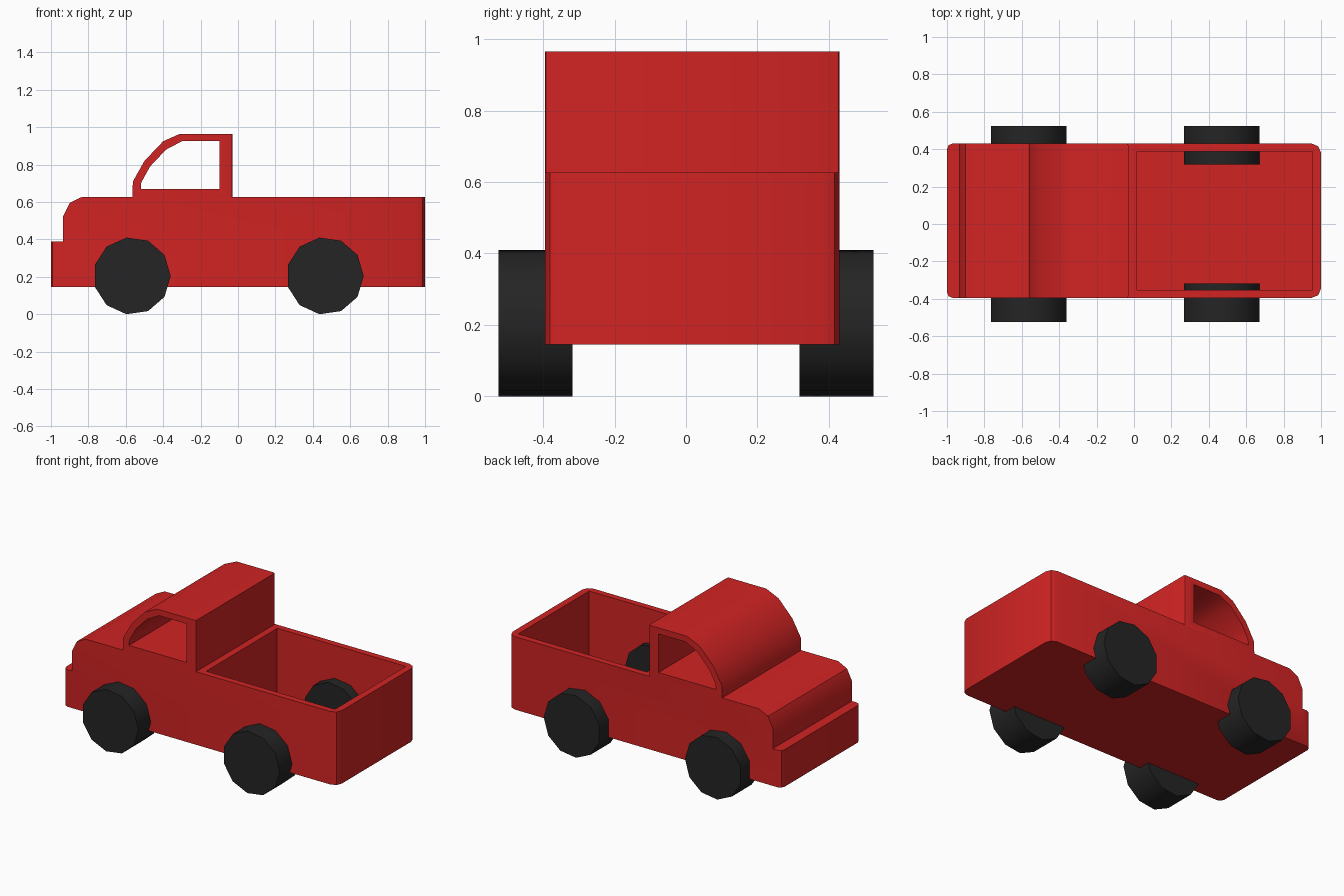
import bpy
import bmesh
import math

if "Cube" in bpy.data.objects:
    bpy.data.objects.remove(bpy.data.objects["Cube"], do_unlink=True)

SIDE_A, SIDE_B = -0.395, 0.43   # body side planes
BASE, RIM, ROOF = 0.145, 0.627, 0.965


def make_material(name, color):
    mat = bpy.data.materials.new(name)
    mat.use_nodes = True
    mat.diffuse_color = color
    mat.node_tree.nodes["Principled BSDF"].inputs["Base Color"].default_value = color
    return mat


red = make_material("red paint", (0.64, 0.017, 0.017, 1))
black = make_material("black rubber", (0.018, 0.018, 0.018, 1))


def extrude_profile(name, points, y0, y1, mat, bevels=()):
    """Extrude an x-z profile along y; bevels are (x, width) of upright edges to round."""
    bm = bmesh.new()
    face = bm.faces.new([bm.verts.new((x, y0, z)) for x, z in points])
    moved = bmesh.ops.extrude_face_region(bm, geom=[face])["geom"]
    bmesh.ops.translate(bm, vec=(0, y1 - y0, 0),
                        verts=[v for v in moved if isinstance(v, bmesh.types.BMVert)])
    bmesh.ops.recalc_face_normals(bm, faces=bm.faces[:])
    for x, width in bevels:
        edges = [e for e in bm.edges
                 if all(abs(v.co.x - x) < 0.001 for v in e.verts)
                 and abs(e.verts[0].co.z - e.verts[1].co.z) > 0.1]
        bmesh.ops.bevel(bm, geom=edges, offset=width, offset_type='OFFSET',
                        segments=2, profile=0.5, affect='EDGES')
    mesh = bpy.data.meshes.new(name)
    bm.to_mesh(mesh)
    bm.free()
    mesh.materials.append(mat)
    obj = bpy.data.objects.new(name, mesh)
    bpy.context.collection.objects.link(obj)
    return obj


def activate(obj):
    bpy.ops.object.select_all(action='DESELECT')
    obj.select_set(True)
    bpy.context.view_layer.objects.active = obj


def cut(obj, cutter):
    mod = obj.modifiers.new("cut", 'BOOLEAN')
    mod.operation = 'DIFFERENCE'
    mod.solver = 'EXACT'
    mod.object = cutter
    activate(obj)
    bpy.ops.object.modifier_apply(modifier=mod.name)
    bpy.data.objects.remove(cutter, do_unlink=True)


def smooth(obj):
    activate(obj)
    bpy.ops.object.shade_smooth_by_angle(angle=math.radians(35))


def box(x0, x1, z0, z1):
    return [(x0, z0), (x1, z0), (x1, z1), (x0, z1)]


# Lower body with bumper step, rounded hood and open cargo bed
body = extrude_profile(
    "body",
    [(-1, BASE), (1, BASE), (1, RIM), (-0.835, RIM), (-0.9, 0.595),
     (-0.935, 0.525), (-0.935, 0.39), (-1, 0.39)],
    SIDE_A, SIDE_B, red, bevels=[(1, 0.05), (-1, 0.03)])
cut(body, extrude_profile("bed_cutter", box(0.015, 0.955, 0.19, 0.8),
                          SIDE_A + 0.042, SIDE_B - 0.042, red))
smooth(body)

# Cab with a window opening running right through
cab = extrude_profile(
    "cab",
    [(-0.565, RIM), (-0.03, RIM), (-0.03, ROOF), (-0.31, ROOF),
     (-0.4, 0.925), (-0.5, 0.82), (-0.562, 0.71)],
    SIDE_A, SIDE_B, red, bevels=[(-0.03, 0.01)])
cut(cab, extrude_profile(
    "window_cutter",
    [(-0.52, 0.67), (-0.1, 0.67), (-0.1, 0.925), (-0.3, 0.925),
     (-0.385, 0.88), (-0.47, 0.79), (-0.517, 0.705)],
    -1, 1, red))
smooth(cab)

# Four eleven-sided wheels
RADIUS, SIDES = 0.207, 11
for end, cx in (("cab", -0.567), ("bed", 0.465)):
    ring = [(cx + RADIUS * math.cos(math.tau * i / SIDES),
             0.205 + RADIUS * math.sin(math.tau * i / SIDES)) for i in range(SIDES)]
    for side, y0, y1 in (("front", -0.525, -0.318), ("back", 0.318, 0.525)):
        smooth(extrude_profile(f"{end}_wheel_{side}", ring, y0, y1, black))
